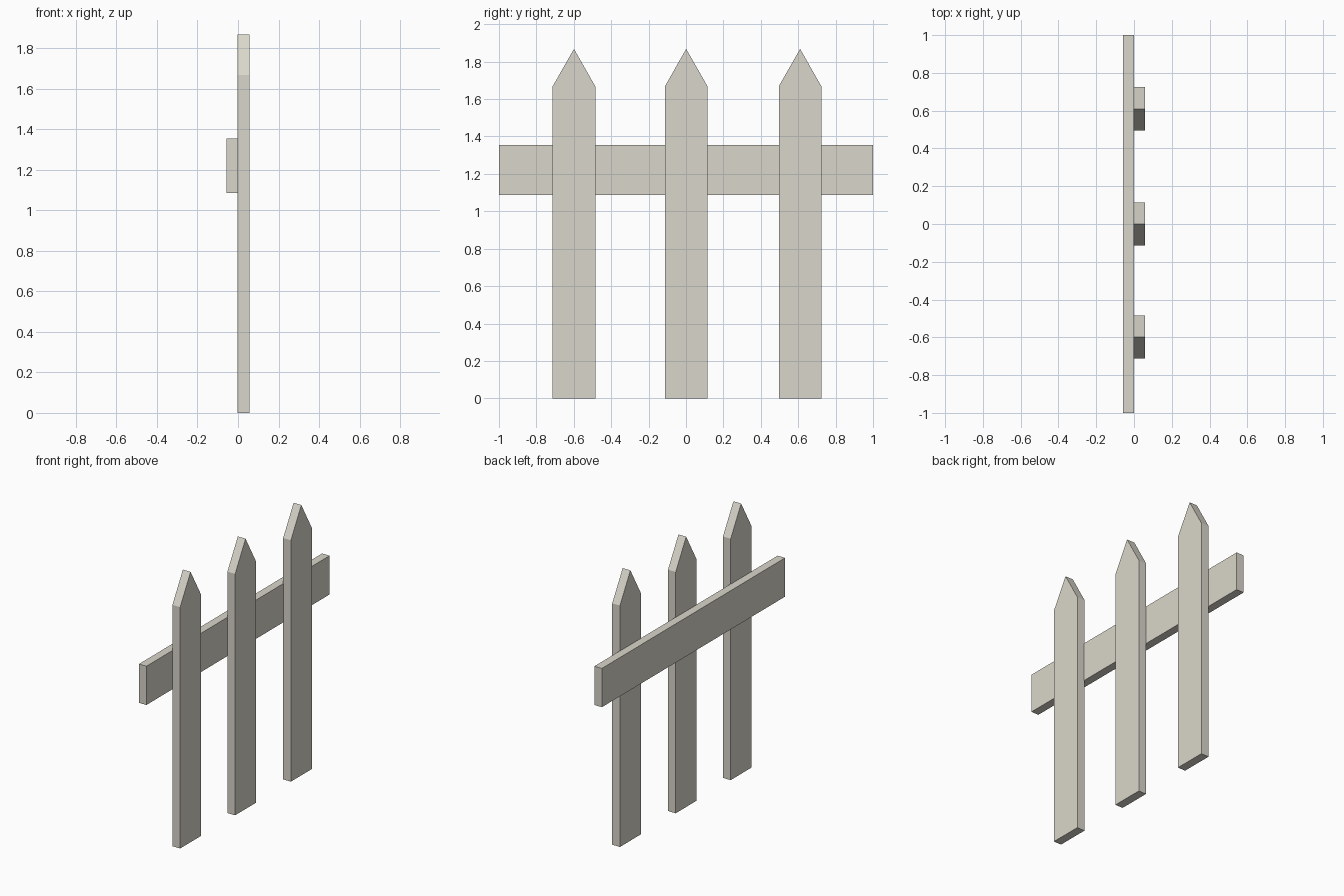
import bpy

if "Cube" in bpy.data.objects:
    bpy.data.objects.remove(bpy.data.objects["Cube"])

# Single weathered off-white paint
paint = bpy.data.materials.new("pale_wood")
paint.diffuse_color = (0.70, 0.675, 0.595, 1.0)
paint.use_nodes = True
paint.node_tree.nodes["Principled BSDF"].inputs["Base Color"].default_value = paint.diffuse_color


def plank(name, profile, x0, x1):
    """Extrude a (y, z) outline between two x positions."""
    n = len(profile)
    verts = [(x, y, z) for x in (x0, x1) for y, z in profile]
    faces = [tuple(reversed(range(n))), tuple(range(n, 2 * n))]
    faces += [(i, (i + 1) % n, n + (i + 1) % n, n + i) for i in range(n)]
    mesh = bpy.data.meshes.new(name)
    mesh.from_pydata(verts, [], faces)
    mesh.materials.append(paint)
    obj = bpy.data.objects.new(name, mesh)
    bpy.context.collection.objects.link(obj)
    return obj


# Horizontal rail behind the pickets
plank("rail", [(-1, 1.086), (1, 1.086), (1, 1.354), (-1, 1.354)], -0.057, 0.0)

# Three pointed pickets
HALF, SHOULDER, TIP = 0.114, 1.668, 1.868
for side, y in (("left", -0.599), ("middle", 0.001), ("right", 0.61)):
    outline = [(y - HALF, 0), (y + HALF, 0), (y + HALF, SHOULDER),
               (y, TIP), (y - HALF, SHOULDER)]
    plank(side + "_picket", outline, -0.002, 0.057)
